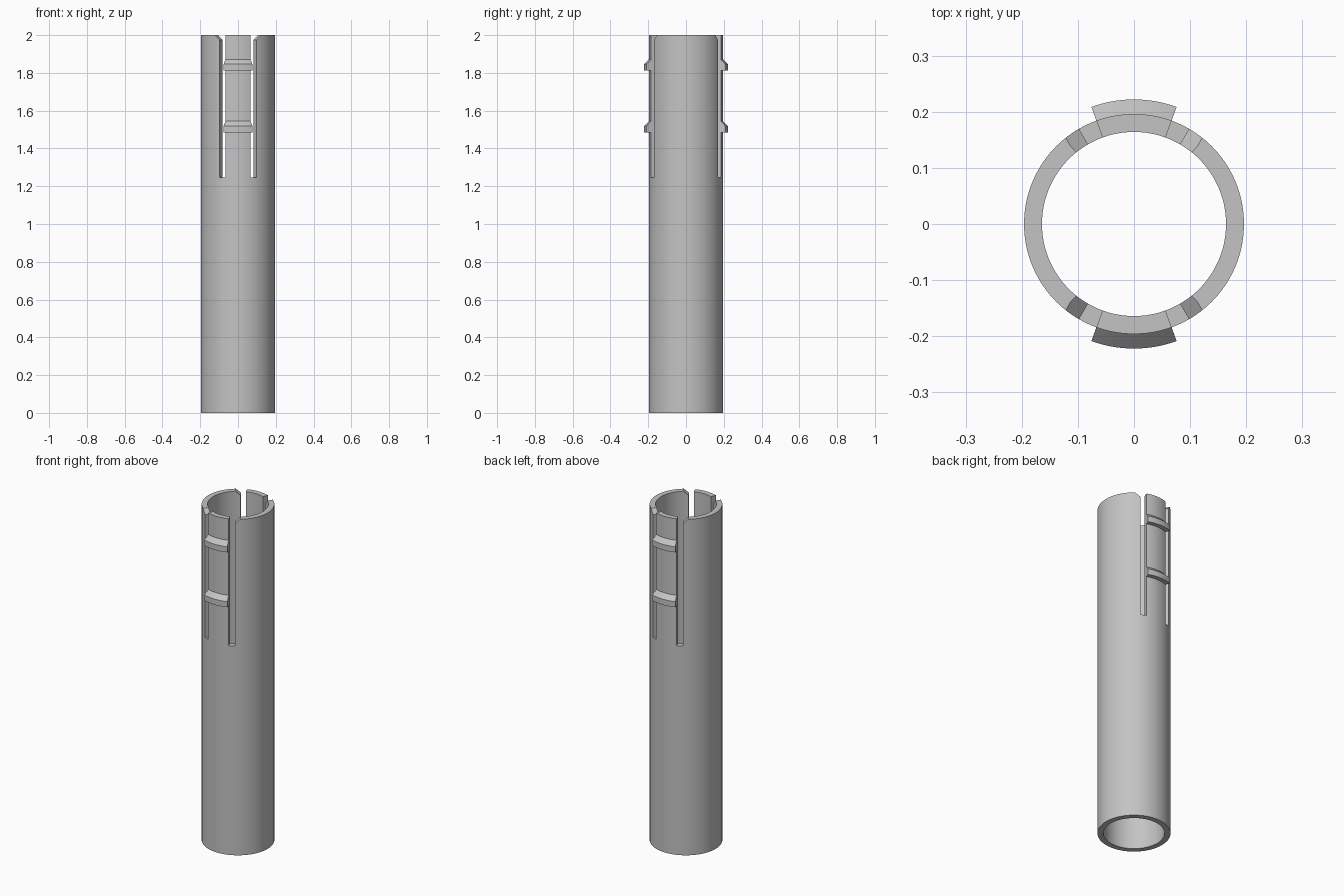
import bpy
import bmesh
from math import sin, cos, radians

cube = bpy.data.objects.get("Cube")
if cube:
    bpy.data.objects.remove(cube, do_unlink=True)

OUTER, INNER, RIB = 0.196, 0.164, 0.222
HEIGHT, SLOT_FLOOR, CHAMFER = 2.0, 1.245, 0.025
TONGUE, SLOT_EDGE, CHAMFER_EDGE = 20, 30, 37   # degrees away from front/back

grey = bpy.data.materials.new("light_grey")
grey.use_nodes = True
colour = (0.55, 0.55, 0.55, 1)
grey.diffuse_color = colour
grey.node_tree.nodes["Principled BSDF"].inputs["Base Color"].default_value = colour


def polar(r, angle, z):
    a = radians(angle)
    return (r * sin(a), -r * cos(a), z)


def finish(name, bm):
    bmesh.ops.recalc_face_normals(bm, faces=bm.faces)
    mesh = bpy.data.meshes.new(name)
    bm.to_mesh(mesh)
    bm.free()
    mesh.materials.append(grey)
    obj = bpy.data.objects.new(name, mesh)
    bpy.context.collection.objects.link(obj)
    return obj


def sweep(name, profile, start, end, steps):
    """Sweep a closed (radius, z) profile around the vertical axis."""
    bm = bmesh.new()
    full = end - start == 360
    rings = [[bm.verts.new(polar(r, start + (end - start) * i / steps, z))
              for r, z in profile] for i in range(steps if full else steps + 1)]
    n = len(profile)
    for i in range(steps):
        a, b = rings[i], rings[(i + 1) % len(rings)]
        for j in range(n):
            k = (j + 1) % n
            bm.faces.new((a[j], a[k], b[k], b[j]))
    if not full:
        bm.faces.new(rings[0])
        bm.faces.new(rings[-1])
    return finish(name, bm)


def smooth(obj):
    bpy.ops.object.select_all(action='DESELECT')
    obj.select_set(True)
    bpy.context.view_layer.objects.active = obj
    bpy.ops.object.shade_smooth_by_angle(angle=radians(25))


# Hollow tube
tube = sweep("tube", [(INNER, 0), (OUTER, 0), (OUTER, HEIGHT), (INNER, HEIGHT)],
             0, 360, 144)

# Four slots with a chamfered mouth, beside the front and back tongues
over = HEIGHT + CHAMFER
outline = [(TONGUE, SLOT_FLOOR), (SLOT_EDGE, SLOT_FLOOR),
           (SLOT_EDGE, HEIGHT - CHAMFER),
           (2 * CHAMFER_EDGE - SLOT_EDGE, over), (TONGUE, over)]
bm = bmesh.new()
for turn in (0, 180):
    for side in (-1, 1):
        inner, outer = [[bm.verts.new(polar(r, turn + side * a, z)) for a, z in outline]
                        for r in (INNER - 0.04, OUTER + 0.04)]
        bm.faces.new(inner)
        bm.faces.new(outer)
        for j in range(len(outline)):
            k = (j + 1) % len(outline)
            bm.faces.new((inner[j], inner[k], outer[k], outer[j]))
cutter = finish("slot_cutter", bm)
cutter.hide_render = True

cut = tube.modifiers.new("slots", 'BOOLEAN')
cut.operation = 'DIFFERENCE'
cut.solver = 'EXACT'
cut.object = cutter
bpy.context.view_layer.objects.active = tube
bpy.ops.object.modifier_apply(modifier=cut.name)
bpy.data.objects.remove(cutter, do_unlink=True)
smooth(tube)

# Snap ribs: flat underneath, sloped on top, two on each tongue
for face, turn in (("front", 0), ("back", 180)):
    for level, z in (("lower", 1.485), ("upper", 1.812)):
        profile = [(OUTER - 0.002, z), (RIB, z), (RIB, z + 0.034),
                   (OUTER, z + 0.06), (OUTER - 0.002, z + 0.06)]
        smooth(sweep(f"{face}_{level}_rib", profile, turn - TONGUE, turn + TONGUE, 16))
